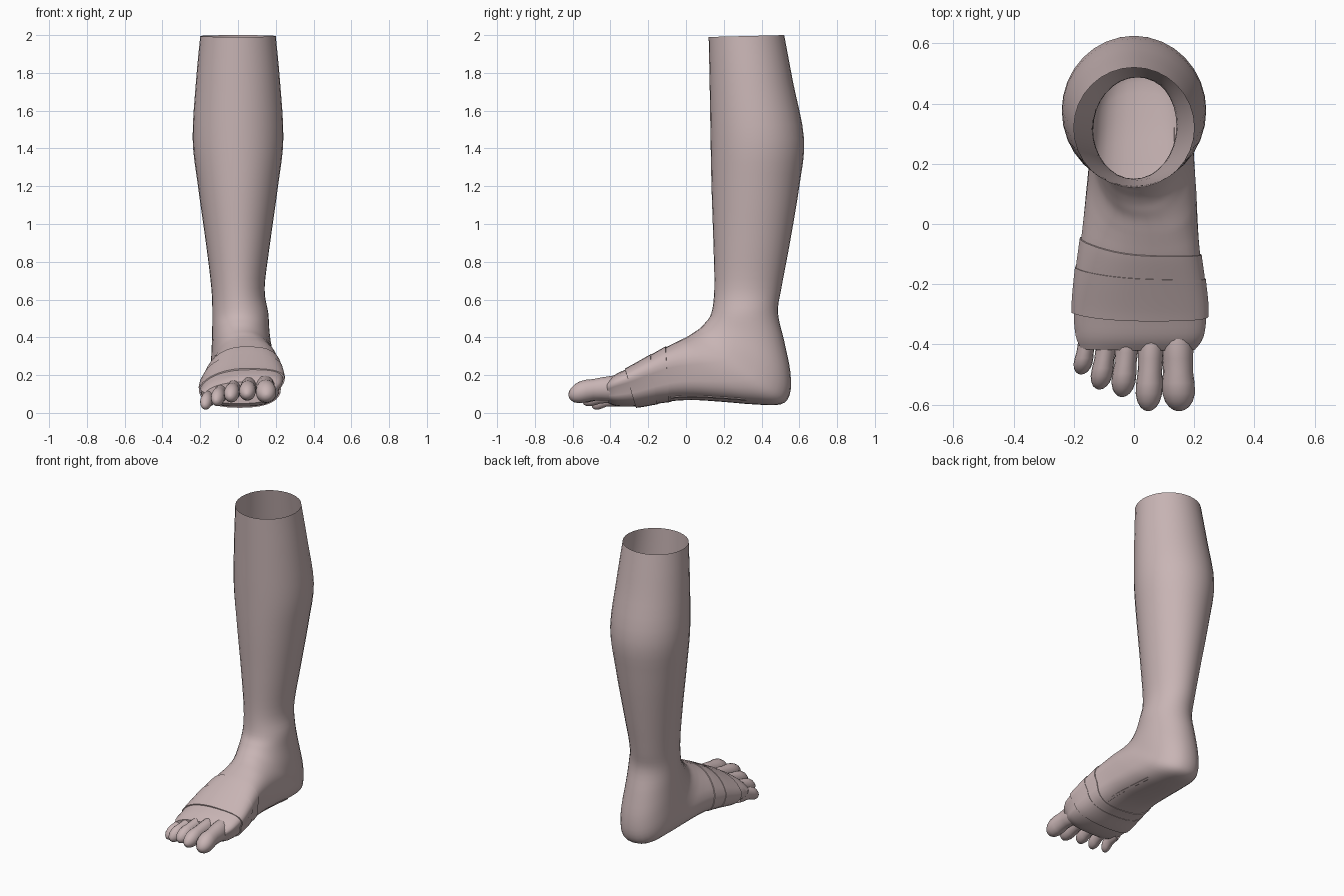
import bpy, bmesh, math
from mathutils import Vector

if "Cube" in bpy.data.objects:
    bpy.data.objects.remove(bpy.data.objects["Cube"])

skin = bpy.data.materials.new("dusty_pink_skin")
skin.diffuse_color = (0.58, 0.46, 0.46, 1)
skin.use_nodes = True
skin.node_tree.nodes["Principled BSDF"].inputs["Base Color"].default_value = skin.diffuse_color

# Rings of the leg and foot: top/front point (y, z), back/sole point (y, z),
# centre x, half width, sideways lean of the upper half
RINGS = [
    (.12, 1.99, .52, 2.0, 0, .20, 0),
    (.125, 1.75, .567, 1.75, 0, .223, 0),
    (.13, 1.45, .625, 1.45, 0, .24, 0),
    (.135, 1.2, .60, 1.2, 0, .212, 0),
    (.145, .9, .55, .9, 0, .170, 0),
    (.15, .66, .505, .66, 0, .141, 0),
    (.135, .53, .487, .53, .012, .148, 0),
    (.10, .475, .52, .38, .015, .152, 0),
    (.07, .445, .552, .22, .02, .160, 0),
    (.04, .425, .55, .10, .022, .166, .01),
    (.01, .405, .50, .045, .025, .172, .02),
    (-.03, .385, .36, .045, .025, .176, .03),
    (-.07, .365, .20, .058, .02, .182, .04),
    (-.12, .34, .03, .068, .015, .190, .05),
    (-.20, .295, -.12, .058, .012, .202, .06),
    (-.30, .24, -.26, .035, .01, .210, .07),
    (-.38, .20, -.36, .035, .008, .202, .07),
    (-.42, .165, -.41, .05, .005, .18, .06),
]
LAST = len(RINGS) - 1


def ring_at(t):
    """Smooth interpolation of the ring table."""
    t = min(max(t, 0), LAST)
    i = min(int(t), LAST - 1)
    f = t - i
    p = [RINGS[min(max(i + k, 0), LAST)] for k in (-1, 0, 1, 2)]
    return [.5 * (2 * b + (c - a) * f + (2 * a - 5 * b + 4 * c - d) * f * f
                  + (3 * b - a - 3 * c + d) * f ** 3) for a, b, c, d in zip(*p)]


def surface(t, ang, lift=0):
    """Point on the skin, optionally lifted outwards."""
    ay, az, by, bz, cx, hw, lean = ring_at(t)
    e = 1 - .22 * min(max((t - 6) / 5, 0), 1)
    c, s = math.cos(ang), math.sin(ang)
    c = math.copysign(abs(c) ** e, c)
    s = math.copysign(abs(s) ** e, s)
    k = (1 + s) / 2
    pt = Vector((cx + hw * c + lean * max(s, 0), by + (ay - by) * k, bz + (az - bz) * k))
    mid = Vector((cx, (ay + by) / 2, (az + bz) / 2))
    return pt + (pt - mid).normalized() * lift


def loft(name, rows, closed=True, cap_end=False):
    bm = bmesh.new()
    vs = [[bm.verts.new(p) for p in row] for row in rows]
    n = len(rows[0])
    for a, b in zip(vs, vs[1:]):
        for j in range(n if closed else n - 1):
            k = (j + 1) % n
            bm.faces.new((a[j], a[k], b[k], b[j]))
    if cap_end:
        bm.faces.new(vs[-1])
    bmesh.ops.recalc_face_normals(bm, faces=bm.faces)
    me = bpy.data.meshes.new(name)
    bm.to_mesh(me)
    bm.free()
    ob = bpy.data.objects.new(name, me)
    bpy.context.collection.objects.link(ob)
    me.materials.append(skin)
    bpy.ops.object.select_all(action='DESELECT')
    ob.select_set(True)
    bpy.context.view_layer.objects.active = ob
    bpy.ops.object.shade_smooth_by_angle(angle=math.radians(50))
    return ob


N = 32
ANGLES = [2 * math.pi * j / N for j in range(N)]

# Leg and foot: one open-topped skin
STEPS = 4
loft("leg_and_foot",
     [[surface(i / STEPS, a) for a in ANGLES] for i in range(LAST * STEPS + 1)],
     cap_end=True)


# Wrapped bands around the midfoot
def band(name, start, end, lift):
    rows = []
    steps = [(0, -.004), (0, lift)] + [(i / 8, lift) for i in range(1, 8)] + [(1, lift), (1, -.004)]
    for f, h in steps:
        rows.append([surface(start(a) + (end(a) - start(a)) * f, a, h) for a in ANGLES])
    loft(name, rows)


band("rear_wrap", lambda a: 13.25 - .5 * math.sin(a) + .2 * math.cos(a),
     lambda a: 14.2 - .25 * math.sin(a) + .1 * math.cos(a), .005)
band("front_wrap", lambda a: 14.0 - .2 * math.sin(a) + .12 * math.cos(a),
     lambda a: 15.15 + .1 * math.sin(a), .008)

# Narrow wrap tail running along the arch towards the heel
tail = []
for i in range(13):
    t = 11.1 + 2.6 * i / 12
    tail.append([surface(t, a, h) for a, h in
                 ((-1.0, -.003), (-.99, .005), (-.9, .005), (-.89, -.003))])
loft("arch_strap", tail, closed=False)

# Toes: base x, tip x, tip y, base z, tip z, half width, half height
TOES = {
    "big_toe": (.142, .150, -.622, .130, .095, .054, .056),
    "second_toe": (.060, .047, -.622, .132, .100, .044, .048),
    "third_toe": (-.015, -.040, -.575, .122, .088, .040, .046),
    "fourth_toe": (-.080, -.115, -.550, .103, .066, .036, .044),
    "little_toe": (-.145, -.176, -.500, .083, .043, .031, .040),
}
PROFILE = [(0, .9), (.2, 1), (.4, .95), (.55, .92), (.68, 1), (.8, 1), (.89, .85),
           (.95, .62), (.985, .35), (1, .08)]
for name, (x0, x1, tip, z0, z1, rx, rz) in TOES.items():
    rows = []
    for d, r in PROFILE:
        y = -.33 + (tip + .33) * d
        cx = x0 + (x1 - x0) * d
        cz = z0 + (z1 - z0) * d + .012 * math.sin(math.pi * d)
        tall = rz * (1.25 - .28 * d)
        rows.append([(cx + rx * r * math.cos(a), y, cz + tall * r * math.sin(a))
                     for a in ANGLES[::2]])
    loft(name, rows, cap_end=True)
